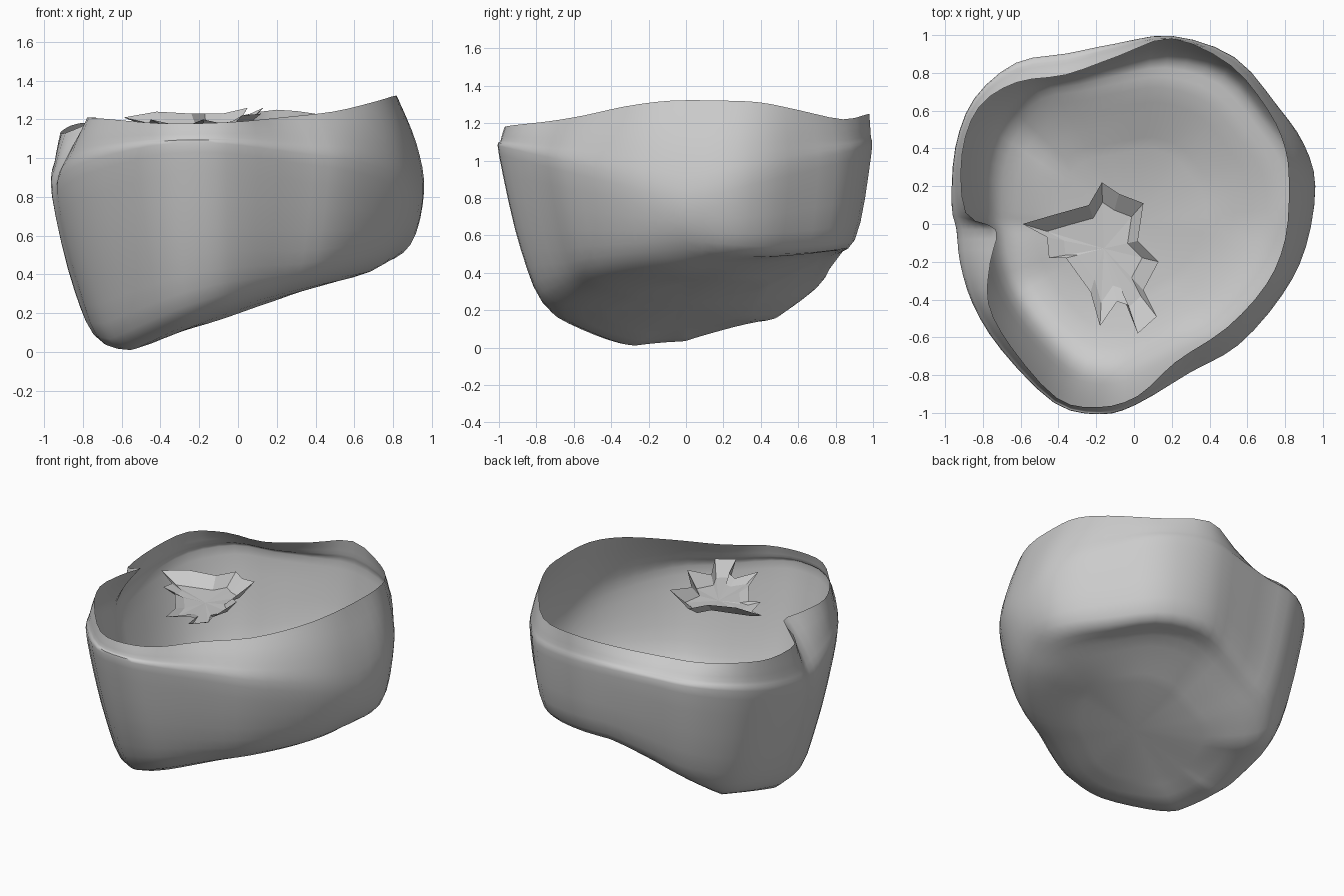
import bpy, bmesh, math
from mathutils import Vector

cube = bpy.data.objects.get("Cube")
if cube:
    bpy.data.objects.remove(cube, do_unlink=True)


def make_material(name, colour):
    mat = bpy.data.materials.new(name)
    mat.use_nodes = True
    mat.diffuse_color = colour
    mat.node_tree.nodes["Principled BSDF"].inputs["Base Color"].default_value = colour
    return mat


def spline(points, steps, closed):
    """Smooth curve through points, with a fixed number of steps per span."""
    n = len(points)
    pick = (lambda i: points[i % n]) if closed else (lambda i: points[min(max(i, 0), n - 1)])
    out = []
    for i in range(n if closed else n - 1):
        a, b, c, d = (pick(i + k) for k in (-1, 0, 1, 2))
        for s in range(steps):
            t = s / steps
            out.append(b + 0.5 * t * (c - a + t * (2 * a - 5 * b + 4 * c - d + t * (3 * (b - c) + d - a))))
    if not closed:
        out.append(points[-1])
    return out


def open_shell(name, rings, tip, mat):
    """Thin open shell through equal rings, from the rim down to a tip."""
    bm = bmesh.new()
    loops = [[bm.verts.new(p) for p in ring] for ring in rings]
    end = bm.verts.new(tip)
    n = len(loops[0])
    for i in range(n):
        j = (i + 1) % n
        for a, b in zip(loops, loops[1:]):
            bm.faces.new((a[i], b[i], b[j], a[j]))
        bm.faces.new((loops[-1][i], end, loops[-1][j]))
    mesh = bpy.data.meshes.new(name)
    bm.to_mesh(mesh)
    bm.free()
    mesh.materials.append(mat)
    obj = bpy.data.objects.new(name, mesh)
    bpy.context.collection.objects.link(obj)
    return obj


grey = make_material("plain grey", (0.6, 0.6, 0.6, 1))

# Bowl columns: widest x, y, then rim x, y, z
columns = [
    (.96, .2, .82, .2, 1.32), (.9, .42, .8, .4, 1.31), (.76, .62, .71, .6, 1.27),
    (.53, .88, .51, .84, 1.22), (.2, .99, .2, .98, 1.25), (-.1, .95, -.08, .89, 1.2),
    (-.35, .9, -.36, .79, 1.17), (-.62, .85, -.62, .75, 1.18), (-.84, .66, -.82, .62, 1.18),
    (-.94, .4, -.91, .37, 1.14), (-.96, .1, -.89, .06, 1.13), (-.94, -.03, -.73, -.03, 1.2),
    (-.92, -.2, -.76, -.2, 1.21), (-.85, -.42, -.77, -.42, 1.21), (-.7, -.66, -.65, -.65, 1.2),
    (-.42, -.94, -.41, -.92, 1.18), (-.18, -1, -.19, -.97, 1.18), (.01, -.95, .02, -.91, 1.19),
    (.3, -.78, .22, -.73, 1.21), (.55, -.64, .49, -.55, 1.24), (.78, -.38, .7, -.32, 1.29),
    (.91, -.12, .8, -.08, 1.32),
]


def floor_height(x, y):
    u, v = x + 0.57, y + 0.25
    return 0.42 * u - 0.09 * u * u + 0.1 * v + 0.08 * v * v - 0.2 * max(x, 0) * max(y, 0)


def wall_profile(col):
    ox, oy, rx, ry, rz = col
    rim = Vector((rx, ry, rz))
    wide = Vector((ox, oy, 0.78 + 0.25 * abs(oy)))
    shoulder = rim.lerp(wide, 0.72)
    shoulder.z = (rim.z + wide.z) / 2
    pts = [rim, shoulder, wide]
    # Rounded foot, fuller on the right and back
    full = max(0, ox + 0.5 * oy)
    foot_lift = 0.22 - 0.2 * ox - 0.13 * oy + 0.1 * full
    corner_lift = 0.09 * abs(oy) + 0.6 * max(-ox - 0.84, 0)
    for scale, lift in ((0.88 + 0.045 * full, foot_lift), (0.73, corner_lift), (0.4, 0)):
        x, y = ox * scale, oy * scale
        pts.append(Vector((x, y, max(0, floor_height(x, y) + lift))))
    return spline(pts, 4, False)


# Hollow bowl with a slanted floor and a notch in the rim
around = spline([Vector(c) for c in columns], 3, True)
bowl = open_shell("bowl", list(zip(*map(wall_profile, around))), (0, 0, floor_height(0, 0)), grey)
bpy.ops.object.select_all(action="DESELECT")
bowl.select_set(True)
bpy.context.view_layer.objects.active = bowl
bpy.ops.object.shade_smooth_by_angle(angle=math.radians(60))

# Ragged scrap floating at the level of the rim, with upturned tips
edge = [
    (.13, -.2, 1.26), (.02, -.09, 1.21), (.05, .11, 1.26), (-.08, .16, 1.23),
    (-.17, .22, 1.23), (-.24, .1, 1.23), (-.42, .05, 1.24), (-.59, 0, 1.21),
    (-.46, -.07, 1.18), (-.45, -.18, 1.2), (-.36, -.18, 1.18), (-.23, -.36, 1.18),
    (-.18, -.54, 1.2), (-.09, -.41, 1.18), (-.03, -.43, 1.19), (.02, -.58, 1.22),
    (.12, -.49, 1.23), (.05, -.35, 1.19),
]
middle = Vector((-0.16, -0.13, 1.15))
inner = [(*middle.lerp(Vector(p), 0.7).xy, 1.16) for p in edge]
open_shell("ragged_scrap", [edge, inner], middle, grey)
